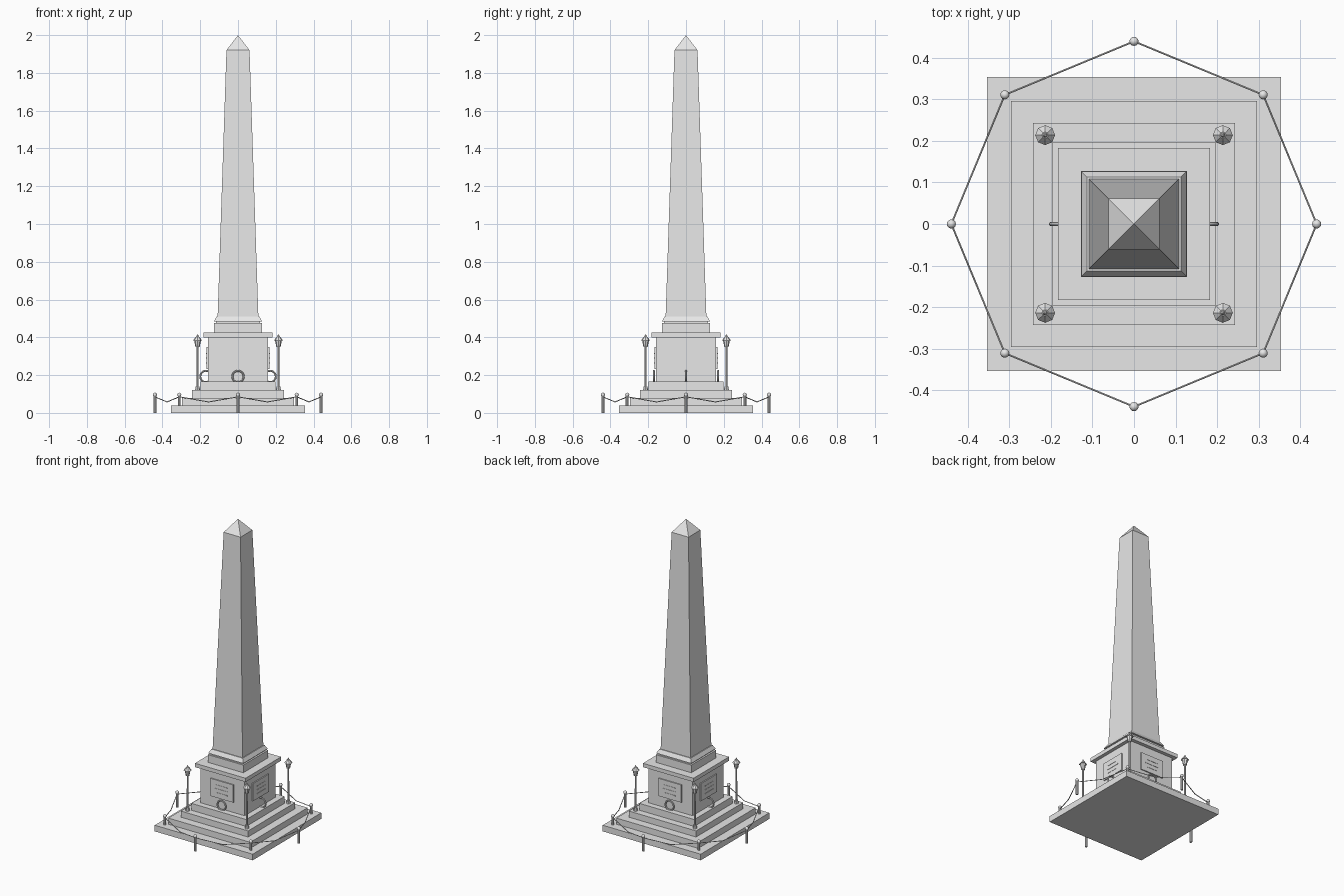
import bpy, math
from mathutils import Vector

if "Cube" in bpy.data.objects:
    bpy.data.objects.remove(bpy.data.objects["Cube"])

stone = bpy.data.materials.new("light_grey_stone")
stone.diffuse_color = (0.8, 0.8, 0.8, 1)
stone.use_nodes = True
stone.node_tree.nodes["Principled BSDF"].inputs["Base Color"].default_value = stone.diffuse_color


def finish(name):
    ob = bpy.context.object
    ob.name = name
    ob.data.materials.append(stone)
    return ob


def box(name, center, size):
    bpy.ops.mesh.primitive_cube_add(size=1, location=center)
    bpy.context.object.scale = size
    return finish(name)


def slab(name, half, z0, z1):
    return box(name, (0, 0, (z0 + z1) / 2), (2 * half, 2 * half, z1 - z0))


def square_stack(name, profile):
    """Closed square tower through (half width, height) levels; half 0 makes a point."""
    verts, faces = [], []
    for h, z in profile:
        verts += [(-h, -h, z), (h, -h, z), (h, h, z), (-h, h, z)] if h else [(0, 0, z)]
    for k in range(len(profile) - 1):
        a, b = 4 * k, 4 * k + 4
        for i in range(4):
            j = (i + 1) % 4
            faces.append((a + i, a + j, b + j, b + i) if profile[k + 1][0]
                         else (a + i, a + j, b))
    faces.append((3, 2, 1, 0))
    if profile[-1][0]:
        n = len(verts)
        faces.append((n - 4, n - 3, n - 2, n - 1))
    me = bpy.data.meshes.new(name)
    me.from_pydata(verts, [], faces)
    ob = bpy.data.objects.new(name, me)
    bpy.context.collection.objects.link(ob)
    me.materials.append(stone)
    return ob


def cone(name, x, y, z0, z1, r0, r1, sides=8):
    bpy.ops.mesh.primitive_cone_add(vertices=sides, radius1=r0, radius2=r1,
                                    depth=z1 - z0, location=(x, y, (z0 + z1) / 2))
    return finish(name)


def rod(name, a, b, r):
    a, b = Vector(a), Vector(b)
    bpy.ops.mesh.primitive_cylinder_add(vertices=6, radius=r, depth=(b - a).length,
                                        location=(a + b) / 2)
    bpy.context.object.rotation_euler = (b - a).to_track_quat('Z', 'Y').to_euler()
    return finish(name)


# Steps and pedestal
slab("step_1", 0.354, 0, 0.04)
slab("step_2", 0.296, 0.04, 0.08)
slab("step_3", 0.243, 0.08, 0.12)
slab("step_4", 0.198, 0.12, 0.165)
slab("pedestal", 0.16, 0.165, 0.40)
slab("cornice", 0.183, 0.40, 0.425)
slab("plinth", 0.128, 0.425, 0.475)
slab("neck", 0.117, 0.475, 0.485)

# Flared moulding, tapering shaft and pointed cap
square_stack("shaft_moulding", [(0.127, 0.485), (0.113, 0.51)])
square_stack("shaft", [(0.108, 0.505), (0.061, 1.92)])
square_stack("cap", [(0.061, 1.92), (0, 2.0)])

# Plaques with raised strips on the four sides
for i in range(4):
    dx, dy = [(0, -1), (1, 0), (0, 1), (-1, 0)][i]

    def side_plate(name, z, width, height, out):
        d = out - 0.155
        c = 0.155 + d / 2
        box(name, (dx * c, dy * c, z),
            (d if dx else width, d if dy else width, height))

    side_plate("plaque", 0.29, 0.165, 0.115, 0.167)
    for k, w in enumerate((0.08, 0.1, 0.08)):
        side_plate("plaque_strip", 0.315 - 0.025 * k, w, 0.005, 0.169)

    # Wreath rings, all lying in the front plane
    bpy.ops.mesh.primitive_torus_add(major_radius=0.03, minor_radius=0.005,
                                     major_segments=20, minor_segments=8,
                                     location=(dx * 0.17, dy * 0.17, 0.193),
                                     rotation=(math.pi / 2, 0, 0))
    finish("wreath")
    bpy.ops.object.shade_smooth_by_angle()

# Corner lamps
for sx in (-1, 1):
    for sy in (-1, 1):
        x, y = sx * 0.214, sy * 0.214
        cone("lamp_base", x, y, 0.12, 0.14, 0.013, 0.01)
        cone("lamp_pole", x, y, 0.12, 0.35, 0.006, 0.005)
        cone("lamp_lantern", x, y, 0.348, 0.384, 0.011, 0.018)
        cone("lamp_roof", x, y, 0.384, 0.404, 0.024, 0.008)
        cone("lamp_finial", x, y, 0.404, 0.416, 0.006, 0.002)

# Ring of eight posts with sagging chains
R = 0.44
for i in range(8):
    a, b = i * math.pi / 4, (i + 1) * math.pi / 4
    p = Vector((R * math.cos(a), R * math.sin(a), 0.085))
    q = Vector((R * math.cos(b), R * math.sin(b), 0.085))
    cone("post", p.x, p.y, 0, 0.095, 0.008, 0.008, 10)
    bpy.ops.mesh.primitive_uv_sphere_add(segments=12, ring_count=8, radius=0.011,
                                         location=(p.x, p.y, 0.096))
    finish("post_ball")
    bpy.ops.object.shade_smooth_by_angle()
    mid = (p + q) / 2
    mid.z = 0.058
    rod("chain", p, mid, 0.0025)
    rod("chain", mid, q, 0.0025)
